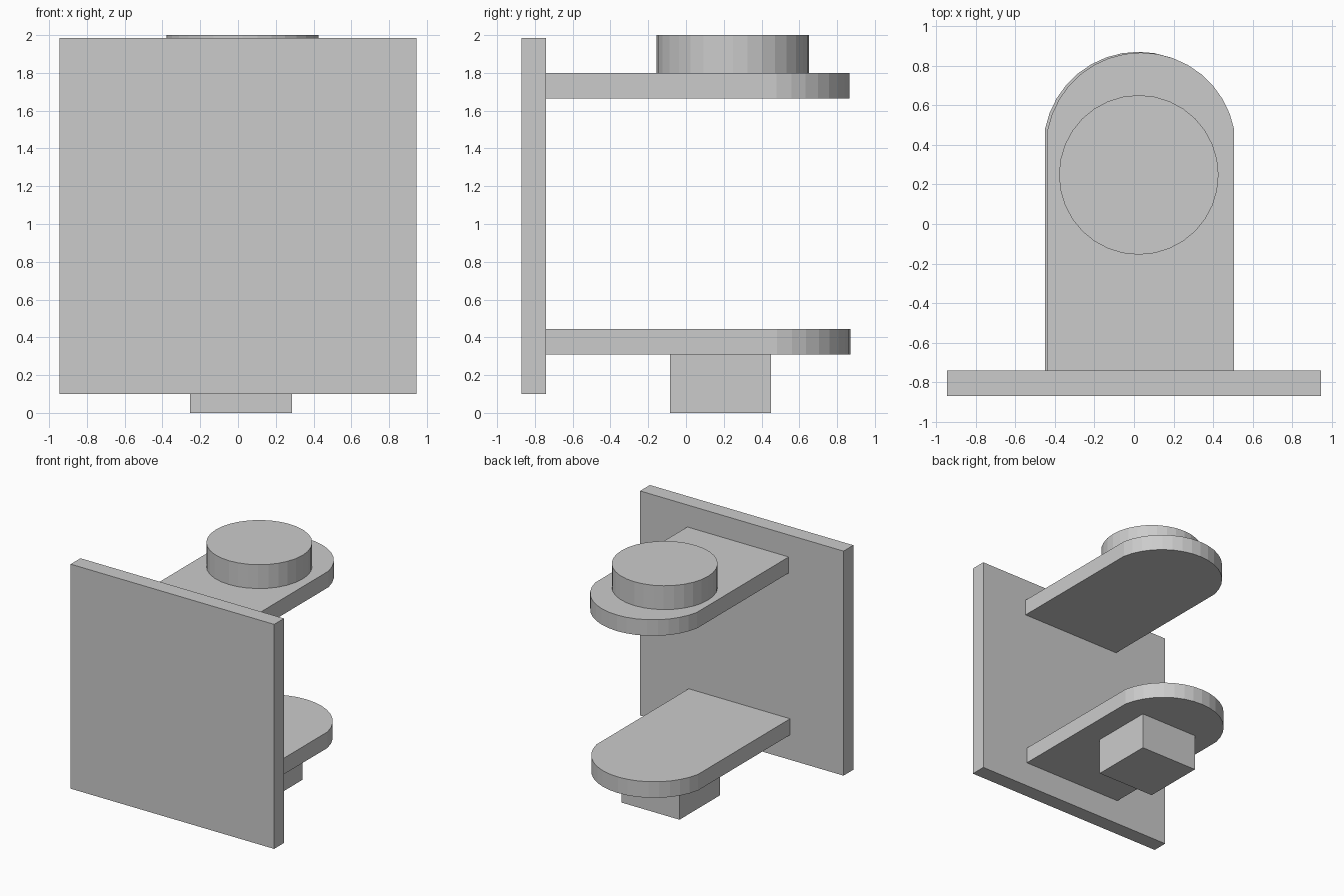
import bpy, bmesh, math

if "Cube" in bpy.data.objects:
    bpy.data.objects.remove(bpy.data.objects["Cube"])


def finish(name, bm):
    bmesh.ops.recalc_face_normals(bm, faces=bm.faces)
    mesh = bpy.data.meshes.new(name)
    bm.to_mesh(mesh)
    bm.free()
    obj = bpy.data.objects.new(name, mesh)
    bpy.context.collection.objects.link(obj)
    return obj


def prism(name, outline, z0, z1):
    """Extrude a flat xy outline from z0 to z1."""
    bm = bmesh.new()
    face = bm.faces.new([bm.verts.new((x, y, z0)) for x, y in outline])
    top = bmesh.ops.extrude_face_region(bm, geom=[face])["geom"]
    verts = [v for v in top if isinstance(v, bmesh.types.BMVert)]
    bmesh.ops.translate(bm, verts=verts, vec=(0, 0, z1 - z0))
    return finish(name, bm)


def rect(x0, x1, y0, y1):
    return [(x0, y0), (x1, y0), (x1, y1), (x0, y1)]


def arc(cx, cy, r, a0, a1, steps):
    return [(cx + r * math.cos(a0 + (a1 - a0) * i / steps),
             cy + r * math.sin(a0 + (a1 - a0) * i / steps))
            for i in range(steps + 1)]


def shelf(name, cx, cy, z0, z1, r=0.48, half=0.471):
    """Straight tongue with a rounded free end."""
    a = math.acos(half / r)
    outline = [(cx - half, -0.74), (cx + half, -0.74)]
    outline += arc(cx, cy, r, a, math.pi - a, 16)
    return prism(name, outline, z0, z1)


# Upright wall plate
prism("wall_plate", rect(-0.945, 0.945, -0.87, -0.74), 0.10, 1.985)

# Two rounded shelves
shelf("lower_shelf", 0.022, 0.39, 0.31, 0.445)
shelf("upper_shelf", 0.035, 0.386, 1.665, 1.80)

# Round disc on the upper shelf
prism("top_disc", arc(0.024, 0.248, 0.403, 0, math.tau, 32)[:-1], 1.80, 2.0)

# Square block under the lower shelf
prism("bottom_block", rect(-0.255, 0.285, -0.085, 0.45), 0.0, 0.31)
